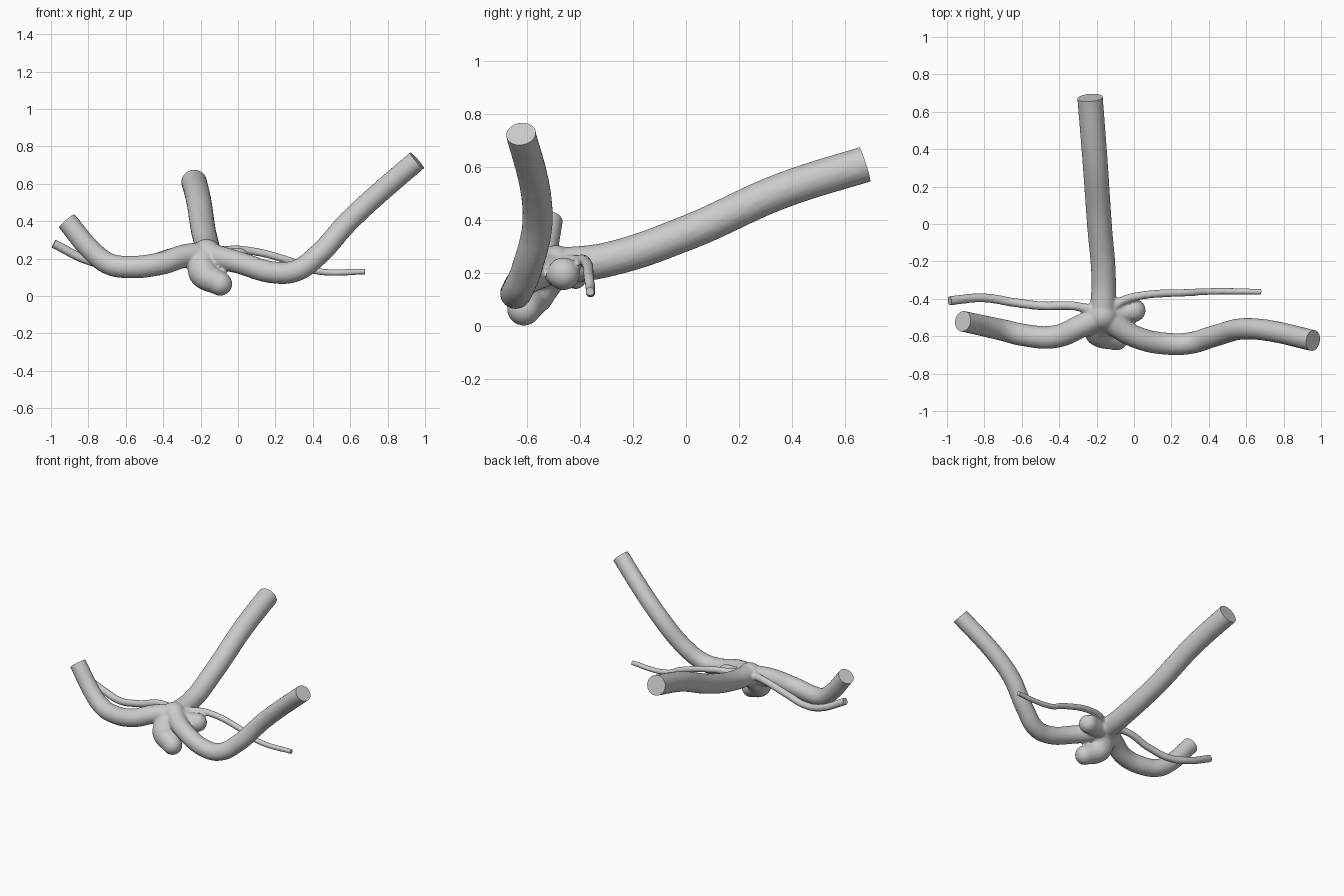
import bpy, bmesh
from mathutils import Vector, Matrix

if "Cube" in bpy.data.objects:
    bpy.data.objects.remove(bpy.data.objects["Cube"])

OVERSHOOT = 0.04
HUB = (-.168, -.49, .225)   # where all vessels meet
ends, bulges = [], [(Vector(HUB), .08)]

curve = bpy.data.curves.new("vessel_paths", "CURVE")
curve.dimensions = "3D"
curve.bevel_depth = 1
curve.bevel_resolution = 6
curve.resolution_u = 14
curve.use_fill_caps = True


def tube(r_hub, r_start, r_end, *path, bulge=False):
    """Sweep a tapering tube from the hub; it ends in a flat cut or a round bulge."""
    pts = [Vector(HUB)] + [Vector(p) for p in path]
    n = len(path) - 1
    radii = [r_hub] + [r_start + (r_end - r_start) * i / n for i in range(n + 1)]
    if bulge:
        bulges.extend(zip(pts[1:], radii[1:]))
    else:
        axis = (pts[-1] - pts[-2]).normalized()
        ends.append((pts[-1], axis))
        pts.append(pts[-1] + axis * OVERSHOOT)
        radii.append(r_end)
    spline = curve.splines.new("BEZIER")
    spline.bezier_points.add(len(pts) - 1)
    for bp, co, r in zip(spline.bezier_points, pts, radii):
        bp.co = co
        bp.radius = r
        bp.handle_left_type = bp.handle_right_type = "AUTO"


# Trunk running to the back
tube(.07, .066, .069, (-.162, -.3, .25), (-.185, 0, .35), (-.21, .36, .51), (-.235, .675, .61))
# Right artery
tube(.065, .06, .057, (0, -.60, .18), (.2, -.642, .125), (.31, -.635, .135),
     (.42, -.602, .212), (.6, -.56, .408), (.957, -.623, .725))
# Left artery
tube(.065, .063, .056, (-.28, -.545, .215), (-.42, -.602, .172), (-.6, -.592, .155),
     (-.69, -.57, .172), (-.77, -.552, .23), (-.915, -.52, .40))
# Thin left branch
tube(.04, .024, .025, (-.28, -.445, .245), (-.5, -.437, .19), (-.65, -.418, .163),
     (-.8, -.395, .19), (-.985, -.41, .28))
# Thin right branch
tube(.04, .024, .017, (-.06, -.41, .245), (.02, -.386, .247), (.3, -.366, .18),
     (.4, -.361, .137), (.68, -.362, .13))
# Front and side bulges
tube(.07, .08, .064, (-.185, -.575, .125), (-.095, -.612, .065), bulge=True)
tube(.065, .054, .062, (-.08, -.475, .20), (0, -.462, .197), bulge=True)

# Turn the swept paths into a mesh
paths = bpy.data.objects.new("vessel_paths", curve)
bpy.context.collection.objects.link(paths)
bpy.context.view_layer.update()
tubes = bpy.data.meshes.new_from_object(
    paths.evaluated_get(bpy.context.evaluated_depsgraph_get()))
bpy.data.objects.remove(paths)

# Add the round bulges
bm = bmesh.new()
bm.from_mesh(tubes)
bmesh.ops.remove_doubles(bm, verts=bm.verts, dist=1e-5)
for centre, r in bulges:
    bmesh.ops.create_icosphere(bm, subdivisions=4, radius=r, matrix=Matrix.Translation(centre))
bmesh.ops.recalc_face_normals(bm, faces=bm.faces)
bm.to_mesh(tubes)
bm.free()

# Fuse everything into one soft skin
vessels = bpy.data.objects.new("blood_vessels", tubes)
bpy.context.collection.objects.link(vessels)
fuse = vessels.modifiers.new("fuse", "REMESH")
fuse.mode = "VOXEL"
fuse.voxel_size = 0.008
soften = vessels.modifiers.new("soften", "SMOOTH")
soften.factor = 0.5
soften.iterations = 6
bpy.context.view_layer.update()
skin = bpy.data.meshes.new_from_object(
    vessels.evaluated_get(bpy.context.evaluated_depsgraph_get()))
vessels.modifiers.clear()

# Slice the vessel ends flat and cap them
bm = bmesh.new()
bm.from_mesh(skin)
for end, axis in ends:
    faces = [f for f in bm.faces if (f.calc_center_median() - end).length < 0.11]
    geom = set(faces)
    for f in faces:
        geom.update(f.edges)
        geom.update(f.verts)
    bmesh.ops.bisect_plane(bm, geom=list(geom), plane_co=end, plane_no=axis, clear_outer=True)
    rim = [e for e in bm.edges if e.is_boundary]
    bmesh.ops.holes_fill(bm, edges=rim, sides=0)
bmesh.ops.recalc_face_normals(bm, faces=bm.faces)
bm.to_mesh(skin)
bm.free()
vessels.data = skin

# Smooth shading with sharp cut rims
bpy.context.view_layer.objects.active = vessels
vessels.select_set(True)
bpy.ops.object.shade_smooth_by_angle(angle=0.7)
